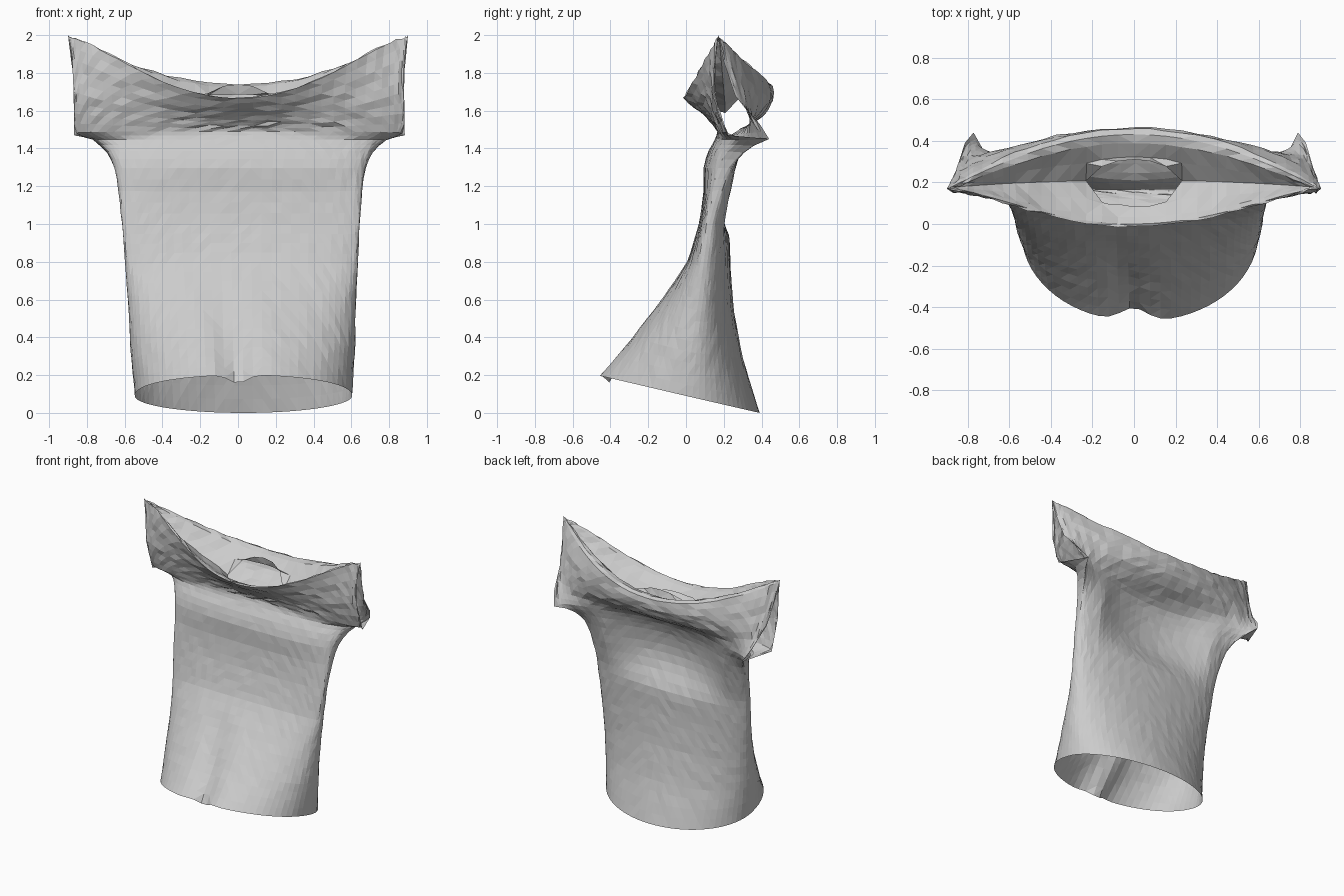
import bpy
import bmesh
import math
import random

random.seed(4)
cube = bpy.data.objects.get("Cube")
if cube:
    bpy.data.objects.remove(cube, do_unlink=True)

COLUMNS = 36

# Body rows shared by both sheets, hem to sleeve underside:
# half width, side z, side y, then front and back (curve power, centre z, y)
BODY = [
    (.575, .09, 0, (.9, .20, -.47), (1, 0, .39)),
    (.595, .32, .03, (.85, .40, -.29), (1, .29, .30)),
    (.60, .54, .06, (.75, .60, -.13), (.9, .53, .255)),
    (.615, .77, .09, (.65, .80, .01), (.8, .76, .235)),
    (.63, 1, .12, (.55, 1, .07), (.7, 1, .23)),
    (.645, 1.18, .17, (.5, 1.17, .095), (.6, 1.18, .26)),
    (.665, 1.3, .23, (.45, 1.3, .09), (.6, 1.3, .275)),
    (.70, 1.38, .31, (.4, 1.39, .12), (.7, 1.38, .275)),
    (.78, 1.45, .44, (.4, 1.45, .155), (.8, 1.45, .27)),
]

# Upper rows: half width, side z, side y, (curve power, centre z, centre y)
FRONT_TOP = [
    (.875, 1.47, .22, (.8, 1.49, .17)),
    (.875, 1.7, .15, (2, 1.55, .125)),
    (.88, 1.87, .155, (2.5, 1.61, .05)),
    (.9, 2, .17, (3, 1.67, -.025)),
    (.885, 1.98, .175, (3, 1.66, .02)),
]
BACK_TOP = [
    (.82, 1.53, .39, (.8, 1.5, .31)),
    (.86, 1.68, .26, (1, 1.57, .41)),
    (.885, 1.86, .20, (1.5, 1.65, .465)),
    (.9, 2, .17, (2, 1.735, .465)),
    (.885, 1.98, .175, (2.5, 1.74, .40)),
]
SHOULDER = (.89, 1.99, .175, (1.9, 1.56, .21))


def row_points(row):
    """One sagging row of cloth running from the right side to the left."""
    w, zs, ys, (p, zc, yc) = row
    pts = []
    for i in range(COLUMNS + 1):
        a = math.pi * (i / COLUMNS - .5)
        k = max(0, math.cos(a)) ** p if 0 < i < COLUMNS else 0
        x = w * math.sin(a) + .03 * (1 - zs / 2)
        pts.append((x, ys + (yc - ys) * k, zs + (zc - zs) * k))
    return pts


def blend(a, b, f):
    return tuple(m + (n - m) * f for m, n in zip(a, b))


def front_fold(x, y, z):
    """Pinched fold rising from the front hem."""
    d = math.exp(-((x + .2 * z - .04) / .09) ** 2) * max(0, 1 - z / .75)
    return x, y + .09 * d, z - .08 * d * d


def back_hollow(x, y, z):
    """Hollow between the shoulder blades."""
    d = max(0, 1 - (x / .5) ** 2) * max(0, 1 - ((z - 1.25) / .28) ** 2)
    return x, y - .13 * d, z


def add_sheet(bm, rows, front):
    """Loft one half of the garment through its rows."""
    lines = [row_points(rows[0])]
    for low, high in zip(rows, rows[1:]):
        steps = max(2, round(abs(high[1] - low[1]) / .06))
        a, b = row_points(low), row_points(high)
        for s in range(1, steps + 1):
            lines.append([blend(p, q, s / steps) for p, q in zip(a, b)])

    # Neck opening between the two sheets, its back edge standing higher
    dy, dz = (-.15, .07) if front else (.1, .18)
    neck = []
    for x, y, z in lines[-1]:
        h = math.sqrt(max(0, 1 - (x / .21) ** 2))
        neck.append((x, y + dy * h, z + dz * h))
    lines[-1] = neck

    shape = front_fold if front else back_hollow
    grid = [[bm.verts.new(shape(*p)) for p in line] for line in lines]
    for lower, upper in zip(grid, grid[1:]):
        for i in range(COLUMNS):
            quad = [lower[i], lower[i + 1], upper[i + 1], upper[i]]
            bm.faces.new(quad if front else quad[::-1])


# Cloth: front and back sheets, welded at sides and shoulders
bm = bmesh.new()
add_sheet(bm, [r[:4] for r in BODY] + FRONT_TOP + [SHOULDER], True)
add_sheet(bm, [r[:3] + r[4:] for r in BODY] + BACK_TOP + [SHOULDER], False)
bmesh.ops.remove_doubles(bm, verts=bm.verts[:], dist=.0008)

# Soften the folds, then crumple the cloth a little
inner = [v for v in bm.verts if not v.is_boundary]
for turn in range(2):
    bmesh.ops.smooth_vert(bm, verts=inner, factor=.4,
                          use_axis_x=True, use_axis_y=True, use_axis_z=True)
bm.normal_update()
for v in inner:
    amount = .006 if v.co.z > 1.5 else .002
    v.co += v.normal * random.uniform(-amount, amount)
bmesh.ops.triangulate(bm, faces=bm.faces[:])

mesh = bpy.data.meshes.new("shirt")
bm.to_mesh(mesh)
bm.free()
shirt = bpy.data.objects.new("shirt", mesh)
bpy.context.collection.objects.link(shirt)

# Plain cloth colour
cloth = bpy.data.materials.new("light grey cloth")
cloth.use_nodes = True
colour = (.6, .6, .6, 1)
cloth.diffuse_color = colour
for node in cloth.node_tree.nodes:
    if node.type == 'BSDF_PRINCIPLED':
        node.inputs["Base Color"].default_value = colour
mesh.materials.append(cloth)
